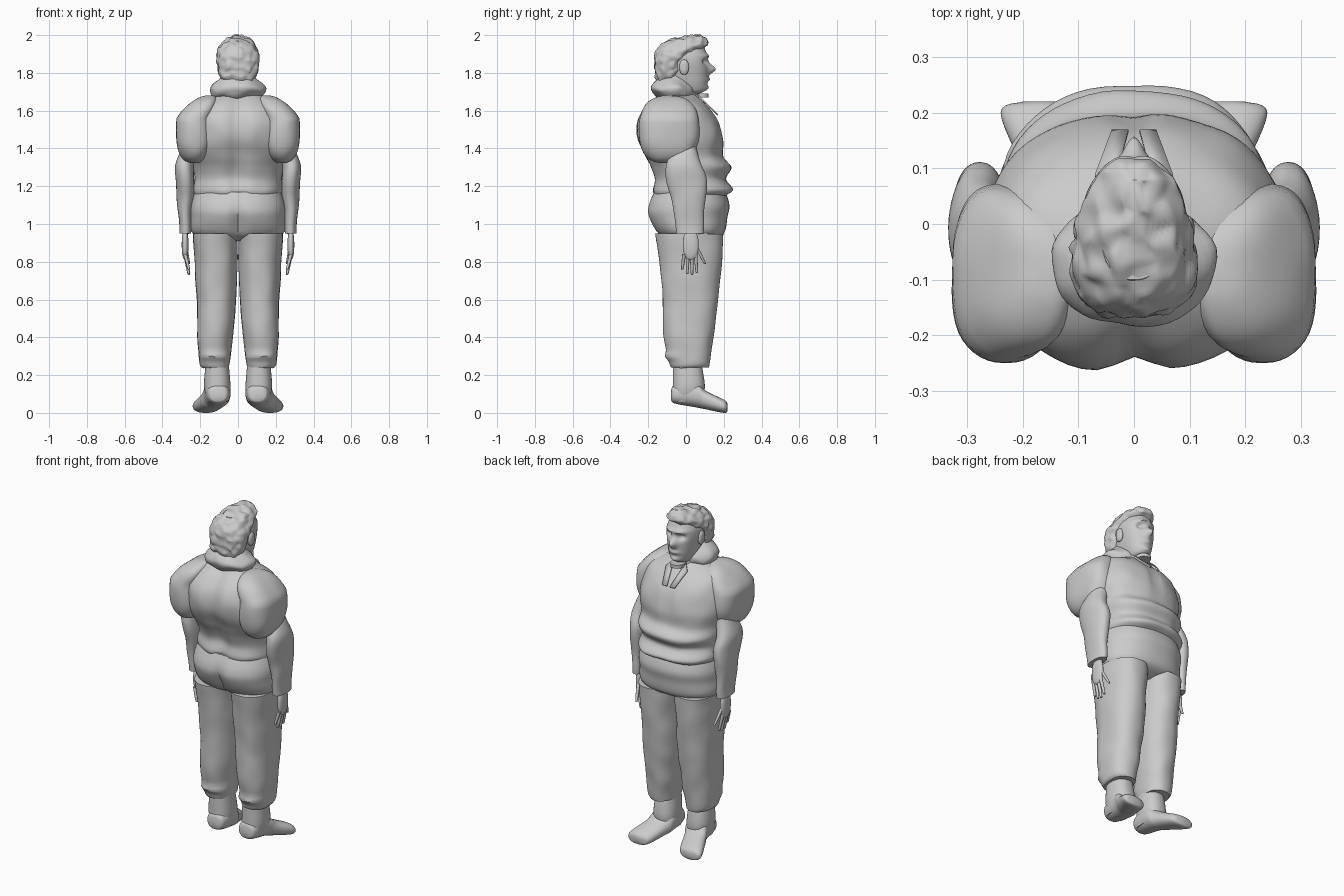
import bpy, bmesh, math
from mathutils import Vector, noise

if "Cube" in bpy.data.objects:
    bpy.data.objects.remove(bpy.data.objects["Cube"])

material = bpy.data.materials.new("plain grey")
material.use_nodes = True
grey = (0.6, 0.6, 0.6, 1)
material.diffuse_color = grey
material.node_tree.nodes["Principled BSDF"].inputs["Base Color"].default_value = grey
parts = []


def finish(name, bm):
    bmesh.ops.recalc_face_normals(bm, faces=bm.faces)
    mesh = bpy.data.meshes.new(name)
    bm.to_mesh(mesh)
    bm.free()
    mesh.materials.append(material)
    part = bpy.data.objects.new(name, mesh)
    bpy.context.collection.objects.link(part)
    parts.append(part)
    return part


def spline(rows, steps):
    """Smooth interpolation through a list of section rows."""
    result = []
    last = len(rows) - 1
    for i in range(last):
        before, start, end, after = (rows[max(0, min(last, i + k))] for k in (-1, 0, 1, 2))
        for step in range(steps):
            t = step / steps
            result.append([b + t / 2 * (c - a + t * (2 * a - 5 * b + 4 * c - d + t * (3 * (b - c) + d - a)))
                           for a, b, c, d in zip(before, start, end, after)])
    return result + [rows[last]]


def signed_power(value, exponent):
    return math.copysign(abs(value) ** exponent, value)


def loft(name, rows, side=1, power=2.3, segments=48, steps=6, along_y=False, warp=None):
    """Rows are (level, min u, max u, min v, max v) of rounded sections."""
    bm = bmesh.new()
    rings = []
    for level, u_min, u_max, v_min, v_max in spline(rows, steps):
        ring = []
        for k in range(segments):
            angle = math.tau * k / segments
            u_unit = signed_power(math.cos(angle), 2 / power)
            v_unit = signed_power(math.sin(angle), 2 / power)
            u = (u_min + u_max + (u_max - u_min) * u_unit) / 2
            v = (v_min + v_max + (v_max - v_min) * v_unit) / 2
            point = Vector((u, level, v) if along_y else (u, v, level))
            if warp:
                point = warp(point)
            ring.append(bm.verts.new((point.x * side, point.y, point.z)))
        rings.append(ring)
    for lower, upper in zip(rings, rings[1:]):
        for k in range(segments):
            bm.faces.new((lower[k - 1], lower[k], upper[k], upper[k - 1]))
    bm.faces.new(rings[0])
    bm.faces.new(rings[-1])
    return finish(name, bm)


def blob(name, centre, radii, side=1, power=2.3, rings=24, warp=None):
    """Rounded ellipsoid, built as a loft of shrinking sections."""
    x, y, z = centre
    width, depth, height = radii
    rows = []
    for i in range(1, rings):
        angle = math.pi * (i / rings - 0.5)
        scale = math.cos(angle) ** (2 / power)
        level = z + height * signed_power(math.sin(angle), 2 / power)
        rows.append((level, x - width * scale, x + width * scale, y - depth * scale, y + depth * scale))
    return loft(name, rows, side, power, steps=1, warp=warp)


def symmetric(*rows):
    """Sections centred on x = 0: (z, half width, back, front)."""
    return [(z, -half, half, back, front) for z, half, back, front in rows]


def bump(distance, width):
    return math.exp(-(distance / width) ** 2)


def rumple(amount, frequency):
    def warp(point):
        return point + noise.noise_vector(point * frequency) * amount
    return warp


cloth = rumple(0.006, 9)


def torso_shape(point):
    # Spine groove behind, chest cleft in front
    if point.y < 0:
        point.y += 0.025 * bump(point.x, 0.04)
    else:
        point.y -= 0.02 * bump(point.x, 0.03) * bump(point.z - 1.5, 0.1)
    return cloth(point)


def hip_shape(point):
    # Cleft of the seat
    if point.y < 0:
        point.y += 0.03 * bump(point.x, 0.03) * bump(point.z - 1, 0.1)
    return point


def leg_shape(point):
    # Calf swelling and the gathered fold above the hem
    if point.y < 0:
        point.y -= 0.02 * bump(point.z - 0.42, 0.1) + 0.015 * bump(point.z - 0.3, 0.02)
    return cloth(point)


def sleeve_shape(point):
    # Top slopes in towards the neck
    point.x -= 0.6 * max(0, point.z - 1.56)
    return cloth(point)


def face_shape(point):
    # Nose, brow, eye sockets, lips and chin
    if point.y > 0.03:
        across = abs(point.x)
        nose = 0.04 * bump(across, 0.02) * bump(point.z - 1.82, 0.025)
        brow = 0.012 * bump(across - 0.03, 0.04) * bump(point.z - 1.89, 0.012)
        eyes = 0.022 * bump(across - 0.04, 0.02) * bump(point.z - 1.86, 0.016)
        lips = 0.012 * bump(across, 0.03) * bump(point.z - 1.765, 0.012)
        chin = 0.015 * bump(across, 0.03) * bump(point.z - 1.72, 0.016)
        point.y += nose + brow - eyes + lips + chin
    return point


# Jacket body and trouser hips
loft("jacket_body", symmetric(
    (1.15, 0.23, -0.17, 0.21), (1.18, 0.24, -0.18, 0.25), (1.24, 0.23, -0.17, 0.21),
    (1.3, 0.24, -0.19, 0.24), (1.36, 0.25, -0.22, 0.2), (1.45, 0.27, -0.26, 0.2),
    (1.55, 0.26, -0.26, 0.17), (1.63, 0.22, -0.21, 0.11), (1.69, 0.1, -0.14, 0.04)),
    segments=64, warp=torso_shape)
loft("trouser_hips", symmetric(
    (0.91, 0.14, -0.08, 0.12), (0.95, 0.24, -0.15, 0.2), (1.04, 0.25, -0.2, 0.22),
    (1.1, 0.25, -0.2, 0.23), (1.17, 0.23, -0.17, 0.21)), segments=64, warp=hip_shape)

# Limbs, built once for each side
for side, tag in ((1, "left"), (-1, "right")):
    loft(tag + "_trouser_leg", [(0.24, 0.05, 0.19, -0.08, 0.12), (0.3, 0.04, 0.21, -0.09, 0.13),
                                (0.6, 0.01, 0.22, -0.12, 0.17), (0.95, 0, 0.24, -0.16, 0.2)],
         side, steps=12, warp=leg_shape)

    # Boot: upright shaft and a foot running forward and outward
    loft(tag + "_boot_shaft", [(0.06, 0.05, 0.16, -0.07, 0.08), (0.14, 0.04, 0.18, -0.07, 0.1),
                               (0.27, 0.05, 0.17, -0.07, 0.08)], side)
    loft(tag + "_boot_foot", [(-0.08, 0.08, 0.13, 0.07, 0.11), (-0.06, 0.05, 0.16, 0.05, 0.15),
                              (0.05, 0.04, 0.18, 0.03, 0.17), (0.1, 0.06, 0.2, 0.02, 0.12),
                              (0.2, 0.1, 0.24, 0, 0.07), (0.22, 0.14, 0.2, 0.01, 0.05)],
         side, along_y=True)

    # Puffed upper sleeve over a narrow lower sleeve
    blob(tag + "_puffed_sleeve", (0.23, -0.09, 1.5), (0.1, 0.16, 0.18), side, power=2.5, warp=sleeve_shape)
    loft(tag + "_lower_sleeve", [(0.95, 0.25, 0.31, -0.05, 0.09), (1.1, 0.24, 0.32, -0.07, 0.1),
                                 (1.22, 0.23, 0.33, -0.1, 0.11), (1.32, 0.23, 0.33, -0.1, 0.08),
                                 (1.42, 0.2, 0.29, -0.06, 0.05)], side, warp=cloth)

    # Hand: palm, four fanned fingers and a thumb
    blob(tag + "_palm", (0.28, 0.025, 0.89), (0.018, 0.042, 0.08), side)
    digits = [(f"finger_{name}", (0.28, 0.02 * i - 0.01, 0.84), (0.26, 0.026 * i - 0.02, drop))
              for i, (name, drop) in enumerate(zip(("little", "ring", "middle", "index"),
                                                   (0.76, 0.735, 0.73, 0.74)))]
    digits.append(("thumb", (0.28, 0.05, 0.89), (0.26, 0.1, 0.79)))
    for name, root, tip in digits:
        rows = []
        for t, radius in ((0, 0.003), (0.1, 0.007), (1, 0.01)):
            x, y, z = Vector(tip).lerp(Vector(root), t)
            rows.append((z, x - radius, x + radius, y - radius, y + radius))
        loft(f"{tag}_{name}", rows, side, segments=12)

    # Thin lapel lying on the chest
    bm = bmesh.new()
    corners = ((0.04, 0.06, 1.69), (0.07, 0.09, 1.66), (0.04, 0.17, 1.58), (0.01, 0.17, 1.58))
    bm.faces.new([bm.verts.new((x * side, y, z)) for x, y, z in corners])
    lapel = finish(tag + "_lapel", bm)
    lapel.modifiers.new("thickness", "SOLIDIFY").thickness = 0.008

    blob(tag + "_ear", (0.095, -0.01, 1.83), (0.014, 0.025, 0.04), side)

# Neck, scarf and front of the collar
loft("neck", symmetric((1.62, 0.08, -0.12, 0.07), (1.75, 0.065, -0.1, 0.05)))
loft("scarf", symmetric((1.66, 0.11, -0.14, 0.03), (1.69, 0.14, -0.17, 0.04), (1.73, 0.14, -0.18, 0.03),
                        (1.78, 0.08, -0.14, -0.01)), warp=rumple(0.012, 16))
loft("collar_front", symmetric((1.67, 0.04, 0.02, 0.12), (1.69, 0.04, 0.02, 0.12)))

# Head and swept hair
loft("head", symmetric((1.69, 0.04, -0.05, 0.07), (1.71, 0.06, -0.08, 0.1), (1.77, 0.08, -0.12, 0.115),
                       (1.88, 0.095, -0.14, 0.115), (1.97, 0.06, -0.1, 0.08)),
     segments=96, steps=14, warp=face_shape)
loft("hair", symmetric((1.74, 0.07, -0.15, -0.06), (1.79, 0.1, -0.165, -0.03), (1.86, 0.11, -0.17, 0),
                       (1.91, 0.11, -0.16, 0.06), (1.95, 0.09, -0.13, 0.115), (1.98, 0.06, -0.07, 0.11),
                       (2, 0.02, 0.02, 0.08)),
     segments=64, steps=8, warp=rumple(0.011, 30))

# Smooth shading that keeps hems sharp
bpy.ops.object.select_all(action="DESELECT")
for part in parts:
    part.select_set(True)
bpy.context.view_layer.objects.active = parts[0]
bpy.ops.object.shade_smooth_by_angle(angle=math.radians(45))
